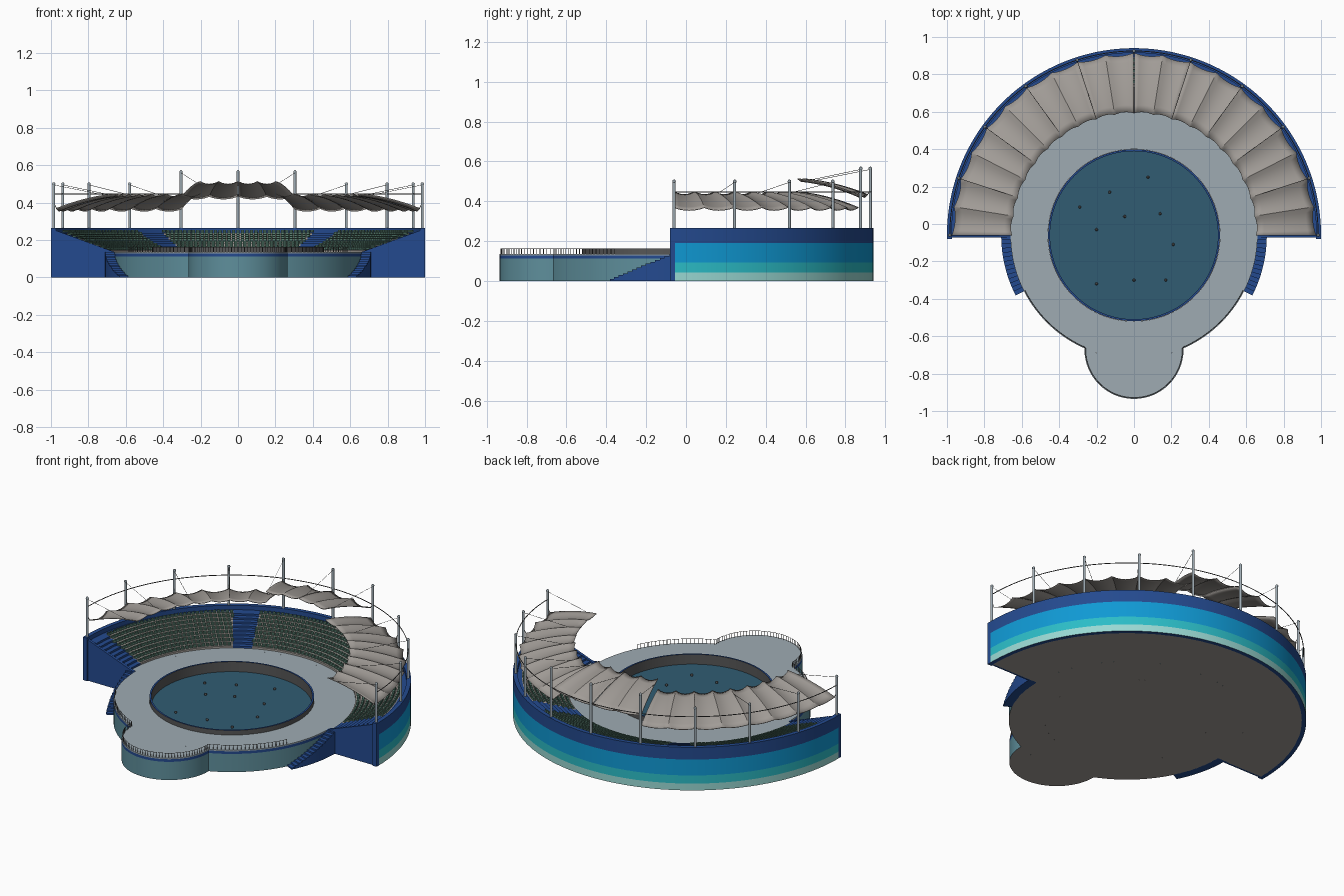
import bpy, bmesh, math
from mathutils import Vector, Matrix

if "Cube" in bpy.data.objects:
    bpy.data.objects.remove(bpy.data.objects["Cube"])

CY = -0.06  # centre of the arena circles


def srgb(c):
    return c / 12.92 if c <= 0.04045 else ((c + 0.055) / 1.055) ** 2.4


COLOURS = {
    "navy": (.14, .29, .56), "blue": (.06, .60, .83), "teal": (.17, .74, .78),
    "pale aqua": (.60, .85, .83), "dull teal": (.37, .56, .61), "deck grey": (.62, .67, .70),
    "water": (.19, .36, .45), "warm grey": (.63, .61, .59), "seat green": (.36, .52, .46),
    "dark grey": (.34, .34, .34)}
MATS = {}
for cname, c in COLOURS.items():
    m = bpy.data.materials.new(cname)
    m.diffuse_color = (*[srgb(v) for v in c], 1)
    m.use_nodes = True
    m.node_tree.nodes["Principled BSDF"].inputs["Base Color"].default_value = m.diffuse_color
    MATS[cname] = m


def P(r, a, z):
    a = math.radians(a)
    return Vector((r * math.cos(a), CY + r * math.sin(a), z))


def finish(name, bm, mats, smooth=True):
    bmesh.ops.recalc_face_normals(bm, faces=bm.faces)
    me = bpy.data.meshes.new(name)
    bm.to_mesh(me)
    bm.free()
    ob = bpy.data.objects.new(name, me)
    bpy.context.collection.objects.link(ob)
    for k in mats:
        me.materials.append(MATS[k])
    if smooth:
        bpy.ops.object.select_all(action='DESELECT')
        ob.select_set(True)
        bpy.context.view_layer.objects.active = ob
        bpy.ops.object.shade_smooth_by_angle(angle=math.radians(25))
    return ob


def lathe(bm, prof, a0, a1, n, mat=lambda k, a: 0, cap=0):
    """Sweep a closed (r, z) profile round the arena centre."""
    full = a1 - a0 >= 360
    angs = [a0 + (a1 - a0) * i / n for i in range(n if full else n + 1)]
    rings = [[bm.verts.new(P(r, a, z)) for r, z in prof] for a in angs]
    m = len(prof)
    for i in range(n):
        A, B = rings[i], rings[(i + 1) % len(rings)]
        mid = a0 + (a1 - a0) * (i + .5) / n
        for k in range(m):
            j = (k + 1) % m
            bm.faces.new((A[k], A[j], B[j], B[k])).material_index = mat(k, mid)
    if not full:
        for ring in (rings[0], rings[-1]):
            bm.faces.new(ring).material_index = cap


def prism(bm, pts, vec, side=0, start=0, end=0):
    a = [bm.verts.new(p) for p in pts]
    b = [bm.verts.new(Vector(p) + Vector(vec)) for p in pts]
    bm.faces.new(a).material_index = start
    bm.faces.new(b).material_index = end
    for i in range(len(a)):
        j = (i + 1) % len(a)
        bm.faces.new((a[i], a[j], b[j], b[i])).material_index = side


def rod(bm, p, q, r, n=6):
    d = q - p
    mt = Matrix.Translation((p + q) / 2) @ d.to_track_quat('Z', 'Y').to_matrix().to_4x4()
    bmesh.ops.create_cone(bm, cap_ends=True, segments=n, radius1=r, radius2=r,
                          depth=d.length, matrix=mt)


# outer wall with four colour bands
bm = bmesh.new()
lathe(bm, [(1, 0), (1, .042), (1, .092), (1, .19), (1, .265), (.975, .265), (.975, 0)],
      0, 180, 120, lambda k, a: (3, 2, 1, 0, 0, 0, 0)[k])
finish("outer_wall", bm, ["navy", "blue", "teal", "pale aqua"])

# stepped stands, aisles in navy
ROWS, R0, DR, Z0, DZ = 9, .69, .029, .135, .0115


def aisle(a):
    return a < 7 or a > 173 or abs(a - 60) < 4.5 or abs(a - 120) < 4.5


prof = [(.66, 0), (.66, Z0), (R0, Z0)]
for i in range(ROWS):
    prof += [(R0 + i * DR, Z0 + (i + 1) * DZ), (R0 + (i + 1) * DR, Z0 + (i + 1) * DZ)]
prof += [(.976, Z0 + ROWS * DZ), (.976, 0)]
last = len(prof) - 1


def stand_mat(k, a):
    if k == last:
        return 1
    if k < 2:
        return 2
    return 0 if aisle(a) or k >= last - 2 else 1


bm = bmesh.new()
lathe(bm, prof, 0, 180, 120, stand_mat)
finish("stands", bm, ["navy", "warm grey", "deck grey"])

# rows of seats
bm = bmesh.new()
for i in range(ROWS):
    r, z = R0 + i * DR + .018, Z0 + (i + 1) * DZ
    n = int(math.pi * r / .024)
    for k in range(n):
        a = 180 * (k + .5) / n
        if aisle(a):
            continue
        rot = Matrix.Rotation(math.radians(a), 4, 'Z')
        for dr, dz, sx, sz in ((-.004, .004, .012, .005), (.004, .008, .004, .014)):
            bmesh.ops.create_cube(bm, size=1, matrix=Matrix.Translation(P(r + dr, a, z + dz))
                                  @ rot @ Matrix.Diagonal((sx, .018, sz, 1)))
finish("seats", bm, ["seat green"], False)

# sloping end walls and their pillars
bm = bmesh.new()
for s in (-1, 1):
    prism(bm, [(s * x, -.072, z) for x, z in
               ((.66, 0), (1, 0), (1, .262), (.97, .25), (.69, .147), (.66, .137))], (0, .016, 0))
    prism(bm, [(s * x, y, 0) for x, y in
               ((.972, -.08), (1, -.08), (1, -.055), (.972, -.055))], (0, 0, .265))
finish("end_walls", bm, ["navy"], False)

# round deck with trim, and the front lobe
bm = bmesh.new()
lathe(bm, [(.46, 0), (.46, .135), (.66, .135), (.66, .128), (.66, .112), (.66, 0)], 0, 360, 160,
      lambda k, a: (4, 0, 0, 1, 2, 3)[k])
lobe = [(.265 * math.cos(t), -.67 + .265 * math.sin(t)) for t in
        [math.radians(178.7 + 182.6 * i / 48) for i in range(49)]]
back = [P(.66, -66.3 - 47.4 * i / 16, 0) for i in range(1, 16)]
outline = lobe + [(p.x, p.y) for p in back]
for z0, z1, side, bottom in ((0, .112, 2, 3), (.112, .128, 1, 1), (.128, .135, 0, 0)):
    prism(bm, [(x, y, z0) for x, y in outline], (0, 0, z1 - z0), side, bottom, 0)
finish("deck", bm, ["deck grey", "navy", "dull teal", "warm grey", "dark grey"])

# pool: floor, water, rim
bm = bmesh.new()
prism(bm, [P(.46, i * 3, 0) for i in range(120)], (0, 0, .004))
finish("pool_floor", bm, ["warm grey"])
bm = bmesh.new()
prism(bm, [P(.452, i * 3, .09) for i in range(120)], (0, 0, .012))
finish("pool_water", bm, ["water"])
bm = bmesh.new()
lathe(bm, [(.449, .08), (.449, .163), (.459, .163), (.459, .08)], 0, 360, 120,
      lambda k, a: 1 if k == 1 else 0)
finish("pool_rim", bm, ["dark grey", "navy"])

# small floats on the water
bm = bmesh.new()
for x, y in ((-.13, .17), (.075, .25), (-.29, .09), (-.05, .04), (.14, .055),
             (-.2, -.03), (.21, -.11), (-.2, -.32), (0, -.3), (.17, -.3)):
    bmesh.ops.create_uvsphere(bm, u_segments=10, v_segments=6, radius=.008,
                              matrix=Matrix.Translation((x, y, .107)))
finish("floats", bm, ["dark grey"])

# curved side stairs up to the deck
bm = bmesh.new()
STEPS = 14
for s in (0, 1):
    for k in range(STEPS):
        a = 27 * k / STEPS
        a0, a1 = -27 + a, -27 + a + 27 / STEPS
        if s:
            a0, a1 = 180 - a1, 180 - a0
        h = .135 * (k + 1) / STEPS
        lathe(bm, [(.658, 0), (.658, h), (.71, h), (.71, 0)], a0, a1, 2)
finish("side_stairs", bm, ["navy"], False)

# deck railing
bm = bmesh.new()
arc = [P(.654, -27 - 39 * i / 20, .135) for i in range(21)]
front = [Vector((x * .978, -.67 + (y + .67) * .978, .135)) for x, y in reversed(lobe)]
path = arc + front + [Vector((-p.x, p.y, p.z)) for p in reversed(arc)]
up = Vector((0, 0, .028))
for i, p in enumerate(path):
    rod(bm, p, p + up, .0018, 4)
    if i:
        rod(bm, path[i - 1] + up, p + up, .0013, 4)
finish("deck_railing", bm, ["dark grey"], False)

# fabric roof: scalloped panels of 9 degrees, raised in the middle
SUB, RAD = 6, 8


def roof_z(t, lift):
    return .45 + lift - .03 * t - .05 * t * t


def canopy(name, a0, a1, lift):
    bm = bmesh.new()
    n = round((a1 - a0) / 9) * SUB
    grid = []
    for i in range(n + 1):
        u = (i % SUB) / SUB
        sag = 4 * u * (1 - u)
        row = []
        for k in range(RAD + 1):
            t = k / RAD
            r = .652 + .008 * sag + t * (.322 - .022 * sag)
            row.append(bm.verts.new(P(r, a0 + (a1 - a0) * i / n, roof_z(t, lift) - .014 * sag)))
        grid.append(row)
    for i in range(n):
        for k in range(RAD):
            bm.faces.new((grid[i][k], grid[i][k + 1], grid[i + 1][k + 1], grid[i + 1][k]))
    ob = finish(name, bm, ["warm grey"])
    mod = ob.modifiers.new("thickness", 'SOLIDIFY')
    mod.thickness = .004


canopy("roof_right", 0, 72, 0)
canopy("roof_middle_right", 72, 89.8, .065)
canopy("roof_middle_left", 90.2, 108, .065)
canopy("roof_left", 108, 180, 0)

# masts, ring cable and stay cables
bm, cables = bmesh.new(), bmesh.new()
for i in range(11):
    a = 18 * i
    high = 4 <= i <= 6
    top = .565 if high else .5
    rod(bm, P(.985, a, .1), P(.985, a, top), .0075, 12)
    bmesh.ops.create_uvsphere(bm, u_segments=10, v_segments=6, radius=.009,
                              matrix=Matrix.Translation(P(.985, a, top)))
    rod(cables, P(.985, a, top - .005), P(.72, a, roof_z(.2, .065 if high else 0)), .0012, 4)
    rod(cables, P(.985, a, .45 if high else .40), P(.97, a, roof_z(1, .065 if high else 0)), .002, 4)
for i in range(60):
    rod(cables, P(.985, 3 * i, .447), P(.985, 3 * i + 3, .447), .0025, 5)
finish("masts", bm, ["deck grey"])
finish("cables", cables, ["dark grey"], False)
